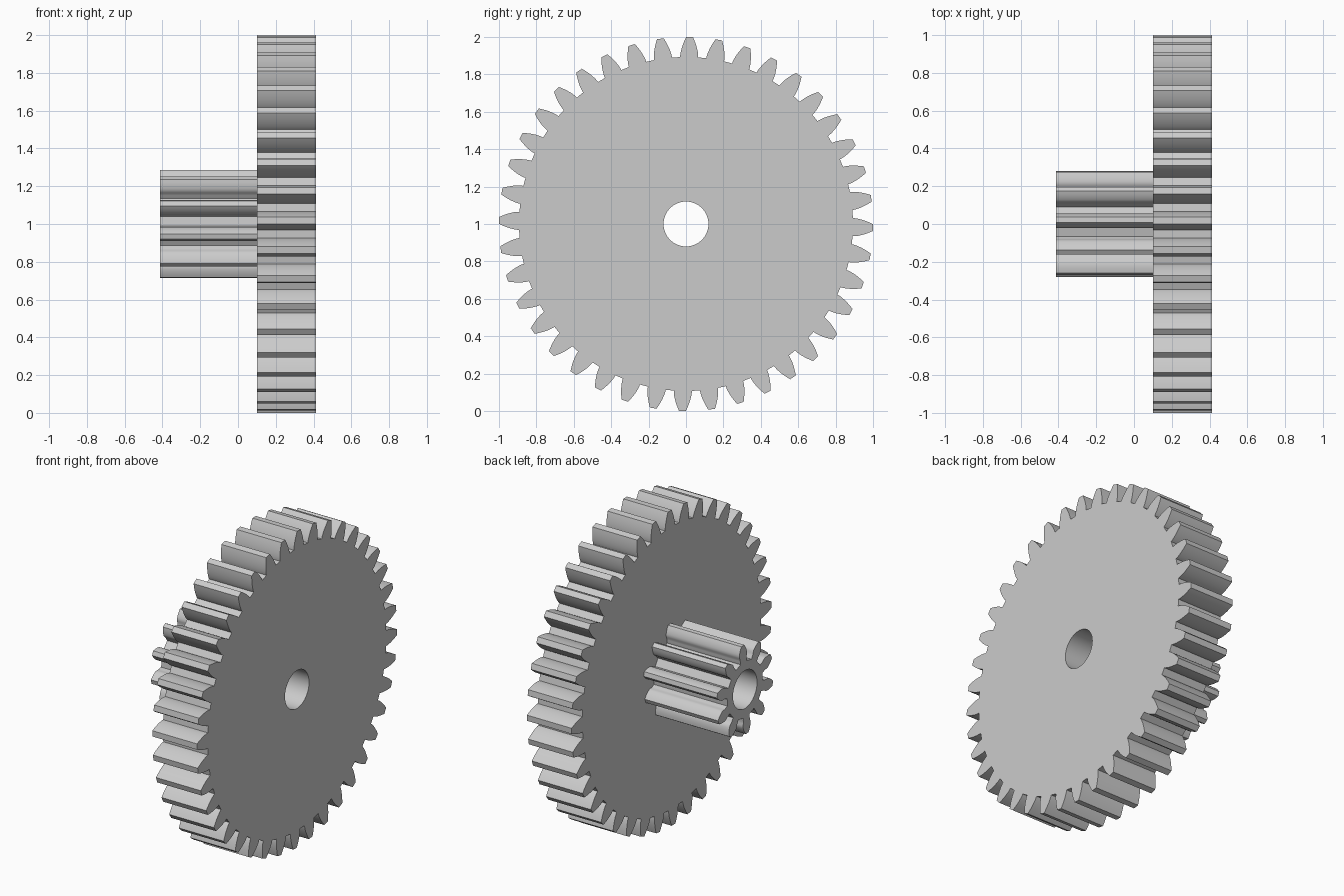
import bpy
import bmesh
from math import acos, atan, atan2, cos, pi, radians, sin, sqrt, tan
from mathutils import Matrix

MODULE = 1 / 21            # tooth size shared by both gears
PRESSURE = radians(20)
BORE = 0.12

cube = bpy.data.objects.get("Cube")
if cube:
    bpy.data.objects.remove(cube, do_unlink=True)

grey = bpy.data.materials.new("light_grey")
grey.use_nodes = True
grey.diffuse_color = (0.6, 0.6, 0.6, 1)
grey.node_tree.nodes["Principled BSDF"].inputs["Base Color"].default_value = (0.6, 0.6, 0.6, 1)


def involute(angle):
    return tan(angle) - angle


def half_tooth(r, teeth):
    """Half the tooth angle at radius r, with the undercut of a rack cutter."""
    pitch = MODULE * teeth / 2
    base = pitch * cos(PRESSURE)
    root = pitch - 1.25 * MODULE
    flank = pi / (2 * teeth) + involute(PRESSURE) - involute(acos(min(1, base / r)))
    corner = MODULE * (pi / 4 - 1.25 * tan(PRESSURE))
    u = sqrt(max(0, r * r - root * root))
    cut = corner / pitch + atan2(u, root) - u / pitch
    return min(flank, pi / teeth - cut)


def gear_outline(teeth, phase, steps=10):
    """Closed outline, tooth by tooth, clockwise from the top."""
    pitch = MODULE * teeth / 2
    root, tip = pitch - 1.25 * MODULE, pitch + MODULE
    radii = [root + (tip - root) * i / steps for i in range(steps + 1)]
    points = []
    for t in range(teeth):
        centre = phase + 2 * pi * t / teeth
        side = [(r, half_tooth(r, teeth)) for r in radii]
        for r, a in [(r, -a) for r, a in side] + side[::-1]:
            points.append((r * sin(centre + a), r * cos(centre + a)))
    return points


def circle(radius, count=64):
    return [(radius * cos(2 * pi * i / count), radius * sin(2 * pi * i / count))
            for i in range(count)]


def make_gear(name, teeth, phase, x0, x1):
    # Filled outline with a bore, extruded along the axle
    curve = bpy.data.curves.new(name, "CURVE")
    curve.dimensions = "2D"
    curve.fill_mode = "BOTH"
    curve.extrude = (x1 - x0) / 2
    for loop in (gear_outline(teeth, radians(phase)), circle(BORE)):
        spline = curve.splines.new("POLY")
        spline.points.add(len(loop) - 1)
        for point, (y, z) in zip(spline.points, loop):
            point.co = (y, z, 0, 1)
        spline.use_cyclic_u = True
    obj = bpy.data.objects.new(name, curve)
    bpy.context.collection.objects.link(obj)
    bpy.ops.object.select_all(action="DESELECT")
    obj.select_set(True)
    bpy.context.view_layer.objects.active = obj
    bpy.ops.object.convert(target="MESH")
    obj = bpy.context.view_layer.objects.active

    # Turn the axle onto x and weld the caps to the walls
    axle = Matrix(((0, 0, 1, (x0 + x1) / 2), (1, 0, 0, 0), (0, 1, 0, 1), (0, 0, 0, 1)))
    bm = bmesh.new()
    bm.from_mesh(obj.data)
    bm.transform(axle)
    bmesh.ops.remove_doubles(bm, verts=bm.verts, dist=0.00005)
    bmesh.ops.recalc_face_normals(bm, faces=bm.faces)
    bm.to_mesh(obj.data)
    bm.free()
    obj.data.materials.clear()
    obj.data.materials.append(grey)
    bpy.ops.object.shade_smooth_by_angle(angle=radians(30))


make_gear("large_gear", 40, 1.1, 0.1, 0.413)
make_gear("pinion", 10, 4.5, -0.413, 0.1)
